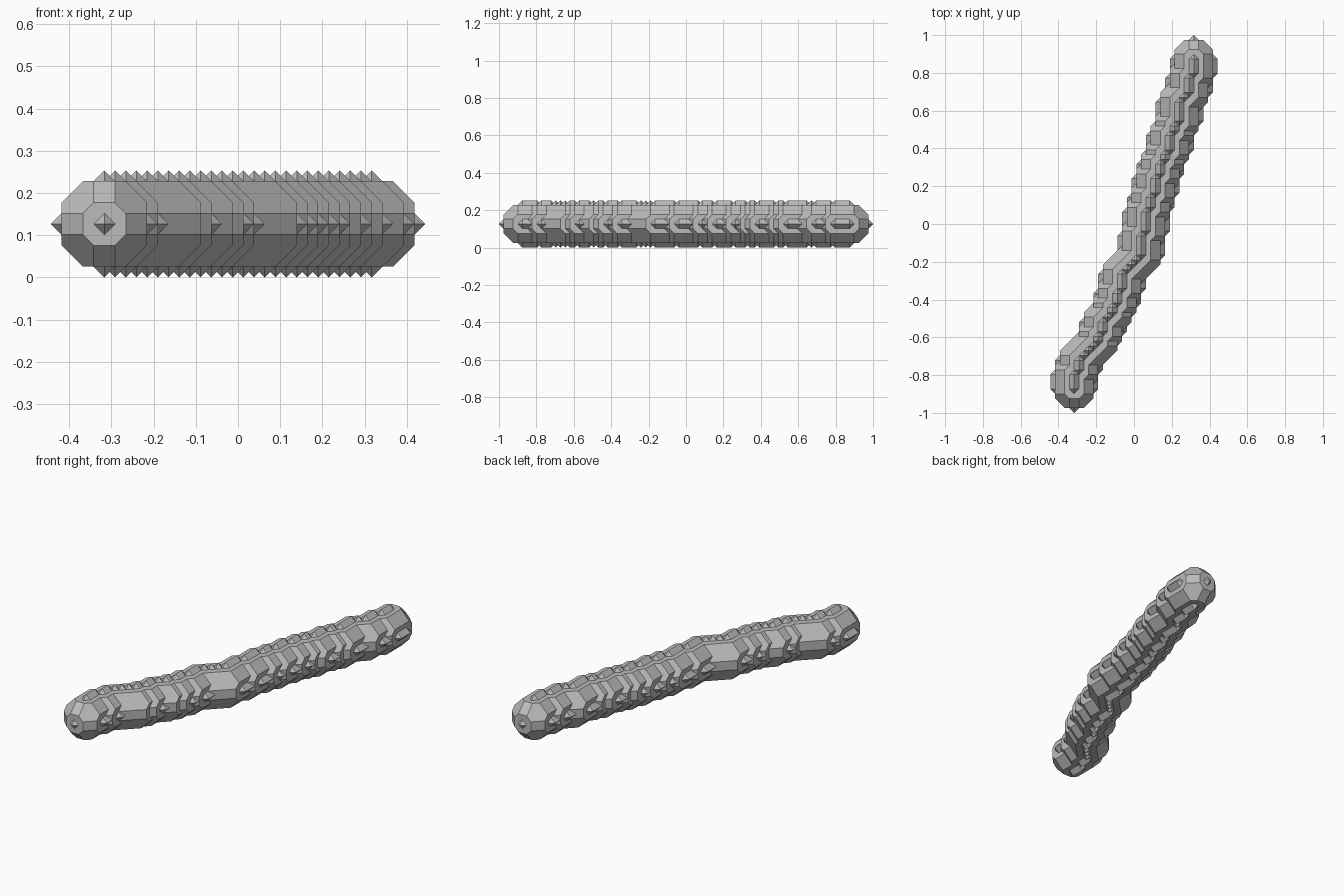
import bpy
import bmesh
from itertools import permutations, product
from mathutils import Vector, Matrix

UNIT = 2 / 79  # size of one grid step

cube = bpy.data.objects.get("Cube")
if cube:
    bpy.data.objects.remove(cube, do_unlink=True)

grey = bpy.data.materials.new("light grey")
grey.use_nodes = True
grey.diffuse_color = (0.5, 0.5, 0.5, 1)
grey.node_tree.nodes["Principled BSDF"].inputs["Base Color"].default_value = (0.5, 0.5, 0.5, 1)


def signed(values):
    return {p for s in product((-1, 1), repeat=3)
            for p in [tuple(a * b for a, b in zip(values, s))]}


# Faceted ball: every signed permutation of three numbers
ball = {p for order in permutations((1, 2, 4)) for p in signed(order)}


# Rod through the ball with a pointed tip at both ends
def rod(axis):
    points = set()
    for end in (-1, 1):
        for offset in ((0, 0), (1, 0), (-1, 0), (0, 1), (0, -1)):
            p = list(offset)
            p.insert(axis, end * (4 if any(offset) else 5))
            points.add(tuple(p))
    return points


# Convex shape swept from one centre to another
def sweep(name, shape, start, end):
    points = {tuple(Vector(p) + c) for p in shape for c in (start, end)}
    bm = bmesh.new()
    for p in sorted(points):
        bm.verts.new(p)
    bmesh.ops.convex_hull(bm, input=bm.verts[:])
    loose = [v for v in bm.verts if not v.link_faces]
    bmesh.ops.delete(bm, geom=loose, context='VERTS')
    bmesh.ops.recalc_face_normals(bm, faces=bm.faces[:])
    mesh = bpy.data.meshes.new(name)
    bm.to_mesh(mesh)
    bm.free()
    obj = bpy.data.objects.new(name, mesh)
    bpy.context.scene.collection.objects.link(obj)
    return obj


# Straight runs, each followed by one diagonal step
runs = [3, 2, 0, 0, 0, 1, 2, 0, 1, 2, 3, 0, 0, 0, 4, 4, 2, 3, 2, 1, 3, 1, 4, 0, 3, 3]
centre = Vector((-12.5, -34.5, 5))
parts = []
for i, length in enumerate(runs):
    end = centre + Vector((0, length, 0))
    parts.append(sweep("segment", ball, centre, end))
    parts.append(sweep("side_ridge", rod(0), centre, end))
    parts.append(sweep("top_ridge", rod(2), centre, end))
    if i in (0, len(runs) - 1):
        parts.append(sweep("end_tip", rod(1), centre, end))
    centre = end + Vector((1, 1, 0))

# Merge the parts into one skin
tube = parts[0]
for part in parts[1:]:
    mod = tube.modifiers.new("union", 'BOOLEAN')
    mod.operation = 'UNION'
    mod.solver = 'MANIFOLD'
    mod.object = part
bpy.context.view_layer.update()
graph = bpy.context.evaluated_depsgraph_get()
skin = bpy.data.meshes.new_from_object(tube.evaluated_get(graph))

bm = bmesh.new()
bm.from_mesh(skin)
spans = [max(v.co[k] for v in bm.verts) - min(v.co[k] for v in bm.verts) for k in range(3)]
if any(abs(a - b) > 0.1 for a, b in zip(spans, (35, 79, 10))):
    # Overlapping parts give the same outside if merging is not possible
    bm.clear()
    for part in parts:
        bm.from_mesh(part.data)
bmesh.ops.dissolve_limit(bm, angle_limit=0.01, verts=bm.verts[:], edges=bm.edges[:])
bmesh.ops.transform(bm, matrix=Matrix.Scale(UNIT, 4), verts=bm.verts[:])
for face in bm.faces:
    face.smooth = False
    face.material_index = 0
mesh = bpy.data.meshes.new("faceted_tube")
bm.to_mesh(mesh)
bm.free()
mesh.materials.append(grey)

for part in parts:
    bpy.data.objects.remove(part, do_unlink=True)
final = bpy.data.objects.new("faceted_tube", mesh)
bpy.context.scene.collection.objects.link(final)
